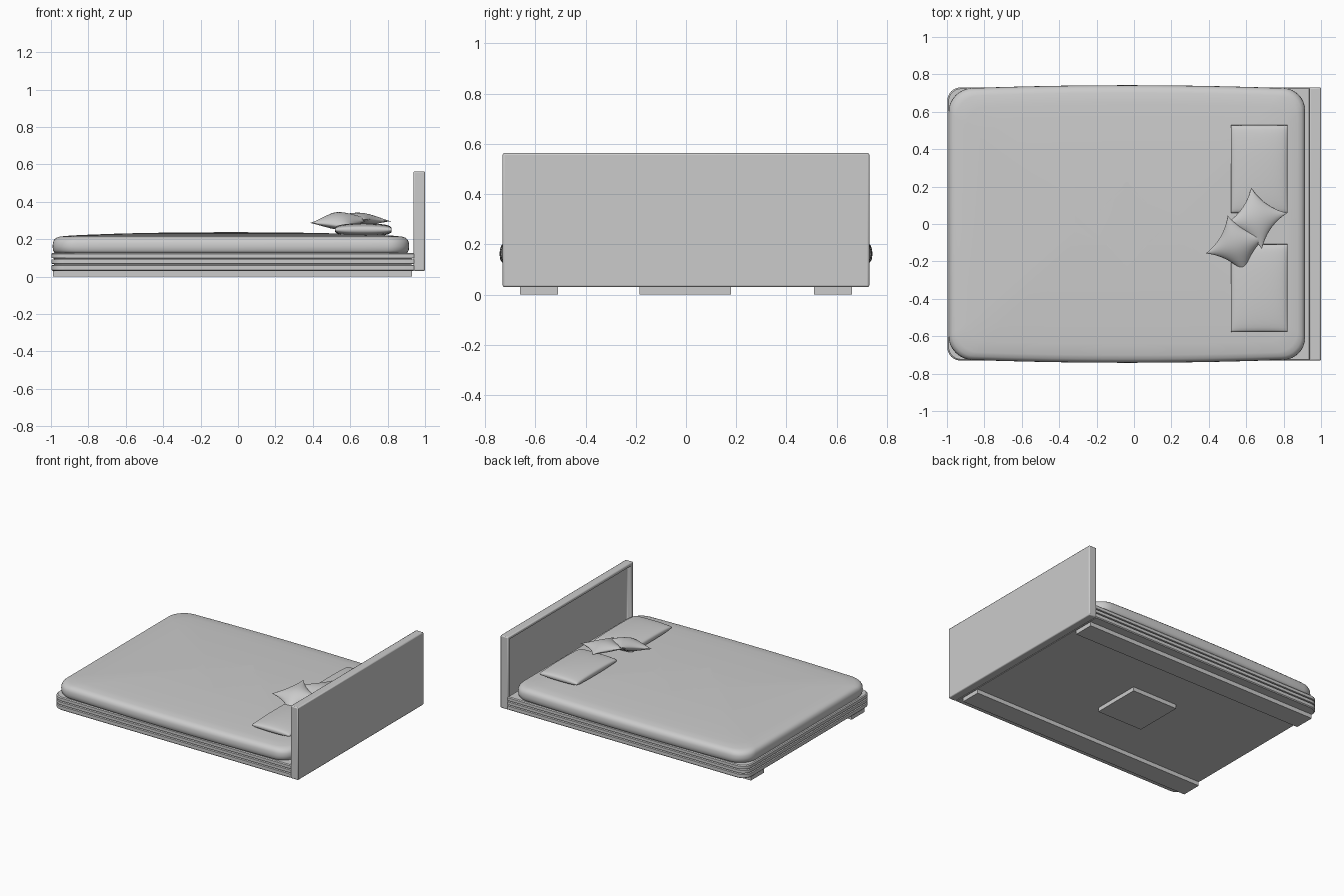
import bpy, bmesh, math
from mathutils import Matrix, Vector

if "Cube" in bpy.data.objects:
    bpy.data.objects.remove(bpy.data.objects["Cube"])


def finish(name, bm, angle=35, bevel=0):
    bmesh.ops.recalc_face_normals(bm, faces=bm.faces)
    me = bpy.data.meshes.new(name)
    bm.to_mesh(me)
    bm.free()
    ob = bpy.data.objects.new(name, me)
    bpy.context.collection.objects.link(ob)
    if bevel:
        m = ob.modifiers.new("bevel", "BEVEL")
        m.width, m.segments = bevel, 2
    bpy.ops.object.select_all(action="DESELECT")
    ob.select_set(True)
    bpy.context.view_layer.objects.active = ob
    bpy.ops.object.shade_smooth_by_angle(angle=math.radians(angle))
    return ob


def box_bm(x0, x1, y0, y1, z0, z1):
    bm = bmesh.new()
    size = Matrix.Diagonal((x1 - x0, y1 - y0, z1 - z0, 1))
    mid = Matrix.Translation(((x0 + x1) / 2, (y0 + y1) / 2, (z0 + z1) / 2))
    bmesh.ops.create_cube(bm, size=1, matrix=mid @ size)
    return bm


def outline(hx, hy, r_head, r_foot, bow=0.0, steps=8, side=12):
    """Rounded rectangle with separate head/foot radii and bowed sides."""
    pts = []
    for k, (sx, sy) in enumerate([(1, 1), (-1, 1), (-1, -1), (1, -1)]):
        r = r_head if sx > 0 else r_foot
        for i in range(steps + 1):
            a = math.radians(90 * (k + i / steps))
            pts.append(Vector((sx * (hx - r) + r * math.cos(a), sy * (hy - r) + r * math.sin(a))))
        if sx == sy:  # subdivide the long sides that follow
            nx = -sx * (hx - (r_foot if sx > 0 else r_head))
            start = pts[-1].x
            pts += [Vector((start + (nx - start) * i / side, sy * hy)) for i in range(1, side)]
    for p in pts:
        x, y = p
        p.y += bow * (y / hy) * (1 - (x / hx) ** 2)
        p.x += 0.5 * bow * (x / hx) * (1 - min(1, (y / hy) ** 2))
    return pts


def loft(name, pts, cx, hx, hy, rings, angle):
    """Stack the outline; each ring is (inset, z)."""
    bm = bmesh.new()
    prev = None
    for k, (d, z) in enumerate(rings):
        ring = [bm.verts.new((cx + p.x * (1 - min(d / hx, d / hy * hy / hx)),
                              p.y * (1 - min(d / hy, d / hx * hx / hy)), z)) for p in pts]
        if prev:
            for i in range(len(pts)):
                j = (i + 1) % len(pts)
                bm.faces.new((prev[i], prev[j], ring[j], ring[i]))
        if k in (0, len(rings) - 1):
            bm.faces.new(ring)
        prev = ring
    return finish(name, bm, angle)


def pillow(name, loc, sx, sy, h, rot=(0, 0, 0), pinch=0.0, puff=0.4, n=20):
    """Puffed sheet with pinched edges, mirrored top and bottom."""
    bm = bmesh.new()
    for s in (1, -1):
        g = []
        for i in range(n + 1):
            for j in range(n + 1):
                u = math.sin(math.pi / 2 * (2 * i / n - 1))
                v = math.sin(math.pi / 2 * (2 * j / n - 1))
                z = s * h * (max(0, 1 - u * u) * max(0, 1 - v * v)) ** puff
                g.append(bm.verts.new((sx * u * (1 - pinch * (1 - v * v)),
                                       sy * v * (1 - pinch * (1 - u * u)), z)))
        for i in range(n):
            for j in range(n):
                a = i * (n + 1) + j
                bm.faces.new((g[a], g[a + 1], g[a + n + 2], g[a + n + 1]))
    bmesh.ops.remove_doubles(bm, verts=bm.verts, dist=1e-5)
    ob = finish(name, bm, 60)
    ob.location = loc
    ob.rotation_euler = [math.radians(a) for a in rot]
    return ob


# Runners and centre foot under the base
for side, s in (("left", -1), ("right", 1)):
    y0, y1 = sorted((s * 0.51, s * 0.66))
    finish(f"runner_{side}", box_bm(-0.99, 0.93, y0, y1, 0, 0.032))
finish("centre_foot", box_bm(-0.215, 0.155, -0.185, 0.18, 0, 0.032))

# Base frame with two horizontal grooves
loft("base_frame", outline(0.97, 0.73, 0.004, 0.07), -0.028, 0.97, 0.73,
     [(0.006, 0.03), (0, 0.036), (0, 0.06), (0.014, 0.062), (0.014, 0.067), (0, 0.069),
      (0, 0.09), (0.014, 0.092), (0.014, 0.097), (0, 0.099), (0, 0.12), (0.006, 0.126)], 30)

# Headboard with recessed front panel
bm = box_bm(0.938, 1.0, -0.73, 0.73, 0.03, 0.563)
front = [f for f in bm.faces if f.normal.x < -0.5]
bmesh.ops.inset_region(bm, faces=front, thickness=0.035)
ext = bmesh.ops.extrude_discrete_faces(bm, faces=front)
bmesh.ops.translate(bm, verts=ext["faces"][0].verts[:], vec=(0.035, 0, 0))
finish("headboard", bm, 35, 0.007)

# Mattress with a crowned top
top = [(0.96 * (1 - t), 0.214 + 0.023 * (1 - t ** 2.5)) for t in (0.9, 0.8, 0.65, 0.5, 0.3, 0.1, 0.02)]
sides = [(0.03, 0.122), (0.01, 0.127), (0.002, 0.14), (0, 0.16), (0.001, 0.18),
         (0.007, 0.196), (0.019, 0.207), (0.04, 0.214)]
hx, hy = 0.95, 0.722
bm_pts = outline(hx, hy, 0.11, 0.12, bow=0.02)
loft("mattress", bm_pts, -0.038, hx, hy, sides + top, 70)

# Sleeping pillows
pillow("pillow_left", (0.67, -0.343, 0.25), 0.152, 0.235, 0.035, puff=0.28)
pillow("pillow_right", (0.67, 0.293, 0.25), 0.152, 0.235, 0.035, puff=0.28)

# Scatter cushions
pillow("cushion_back", (0.655, 0.03, 0.308), 0.118, 0.118, 0.033, rot=(4, 2, 55), pinch=0.2, puff=0.6)
pillow("cushion_front", (0.547, -0.112, 0.297), 0.12, 0.12, 0.042, rot=(8, -13, 60), pinch=0.2, puff=0.6)
